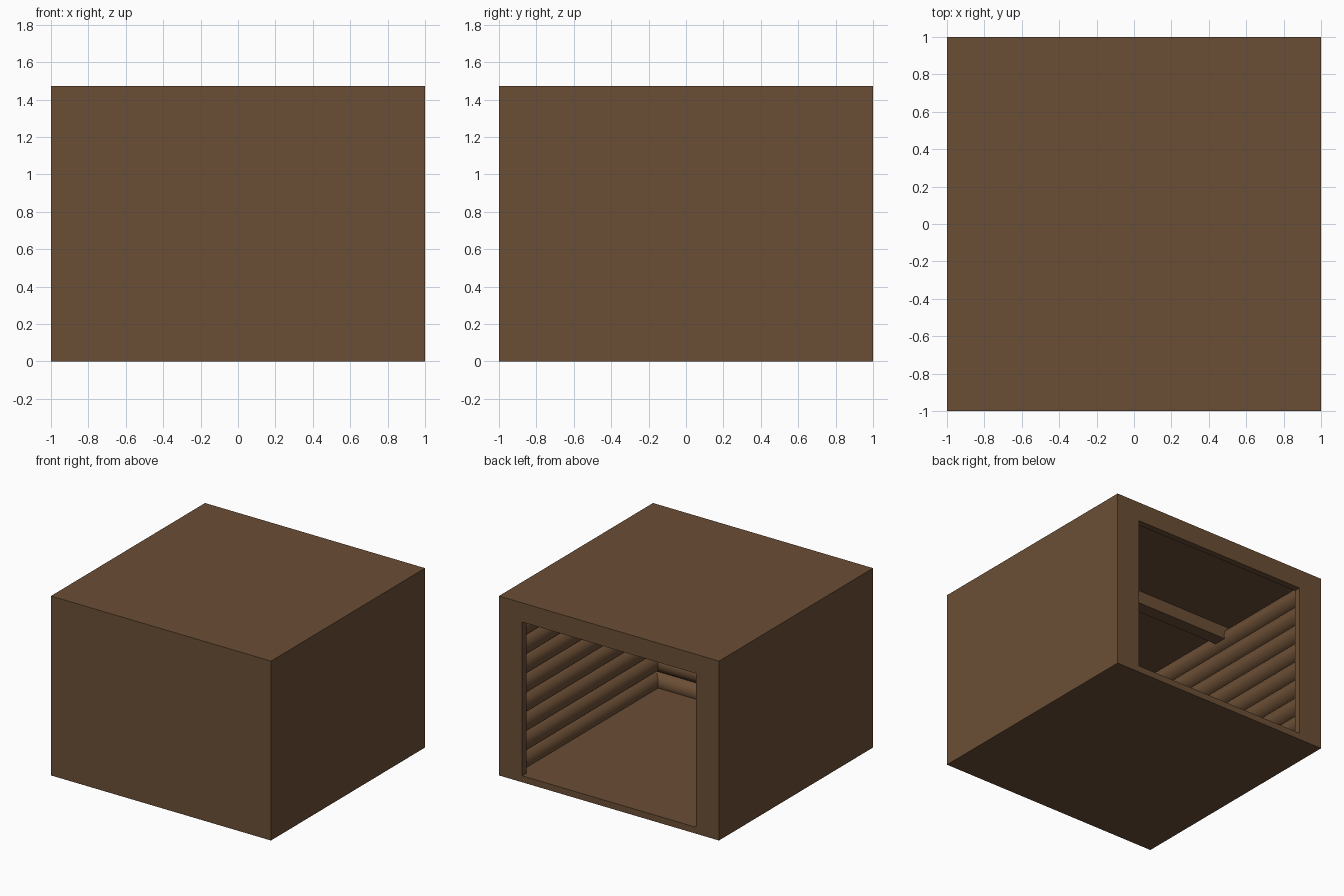
import bpy
import math

old = bpy.data.objects.get("Cube")
if old:
    bpy.data.objects.remove(old, do_unlink=True)

WALL = 0.053            # shell thickness
HEIGHT = 1.474
INNER = 1 - WALL        # half width of the room
DOOR_HALF, DOOR_TOP = 0.789, 1.316
LOG_R = 0.079
LOG_COUNT = 9

wood = bpy.data.materials.new("brown wood")
wood.use_nodes = True
colour = (0.147, 0.077, 0.036, 1)
wood.diffuse_color = colour
shader = wood.node_tree.nodes["Principled BSDF"]
shader.inputs["Base Color"].default_value = colour
shader.inputs["Roughness"].default_value = 0.9


def box(name, low, high):
    """Axis-aligned box between two corners."""
    bpy.ops.mesh.primitive_cube_add(
        size=1, location=[(a + b) / 2 for a, b in zip(low, high)])
    obj = bpy.context.object
    obj.name = name
    obj.scale = [b - a for a, b in zip(low, high)]
    bpy.ops.object.transform_apply(location=False, rotation=False, scale=True)
    obj.data.materials.append(wood)
    return obj


def carve(target, cutter):
    """Cut one box out of the target and drop the cutter."""
    cutter.hide_render = True
    mod = target.modifiers.new("carve", 'BOOLEAN')
    mod.operation = 'DIFFERENCE'
    mod.solver = 'EXACT'
    mod.object = cutter
    bpy.ops.object.select_all(action='DESELECT')
    target.select_set(True)
    bpy.context.view_layer.objects.active = target
    bpy.ops.object.modifier_apply(modifier=mod.name)
    bpy.data.objects.remove(cutter, do_unlink=True)


def log(name, x, y, z, rotation):
    """Round log lying across the room."""
    bpy.ops.mesh.primitive_cylinder_add(
        vertices=24, radius=LOG_R, depth=2 * INNER,
        location=(x, y, z), rotation=rotation)
    obj = bpy.context.object
    obj.name = name
    obj.data.materials.append(wood)
    bpy.ops.object.shade_smooth_by_angle(angle=math.radians(40))


# Hollow cabin shell with a wide doorway in the back
shell = box("cabin_shell", (-1, -1, 0), (1, 1, HEIGHT))
carve(shell, box("room_cutter", (-INNER, -INNER, WALL),
                 (INNER, INNER, HEIGHT - WALL)))
carve(shell, box("doorway_cutter", (-DOOR_HALF, INNER - 0.1, WALL),
                 (DOOR_HALF, 1.1, DOOR_TOP)))

# Stacked logs lining the two sides and the front
line = INNER - LOG_R / 3
quarter = math.pi / 2
for i in range(LOG_COUNT):
    z = LOG_R * (2 * i + 1)
    log(f"left_log_{i + 1}", line, 0, z, (quarter, 0, 0))
    log(f"right_log_{i + 1}", -line, 0, z, (quarter, 0, 0))
    log(f"front_log_{i + 1}", 0, -line, z, (0, quarter, 0))

# Beam under the ceiling
box("ceiling_beam", (-INNER, -WALL, DOOR_TOP), (INNER, WALL, HEIGHT - WALL))
